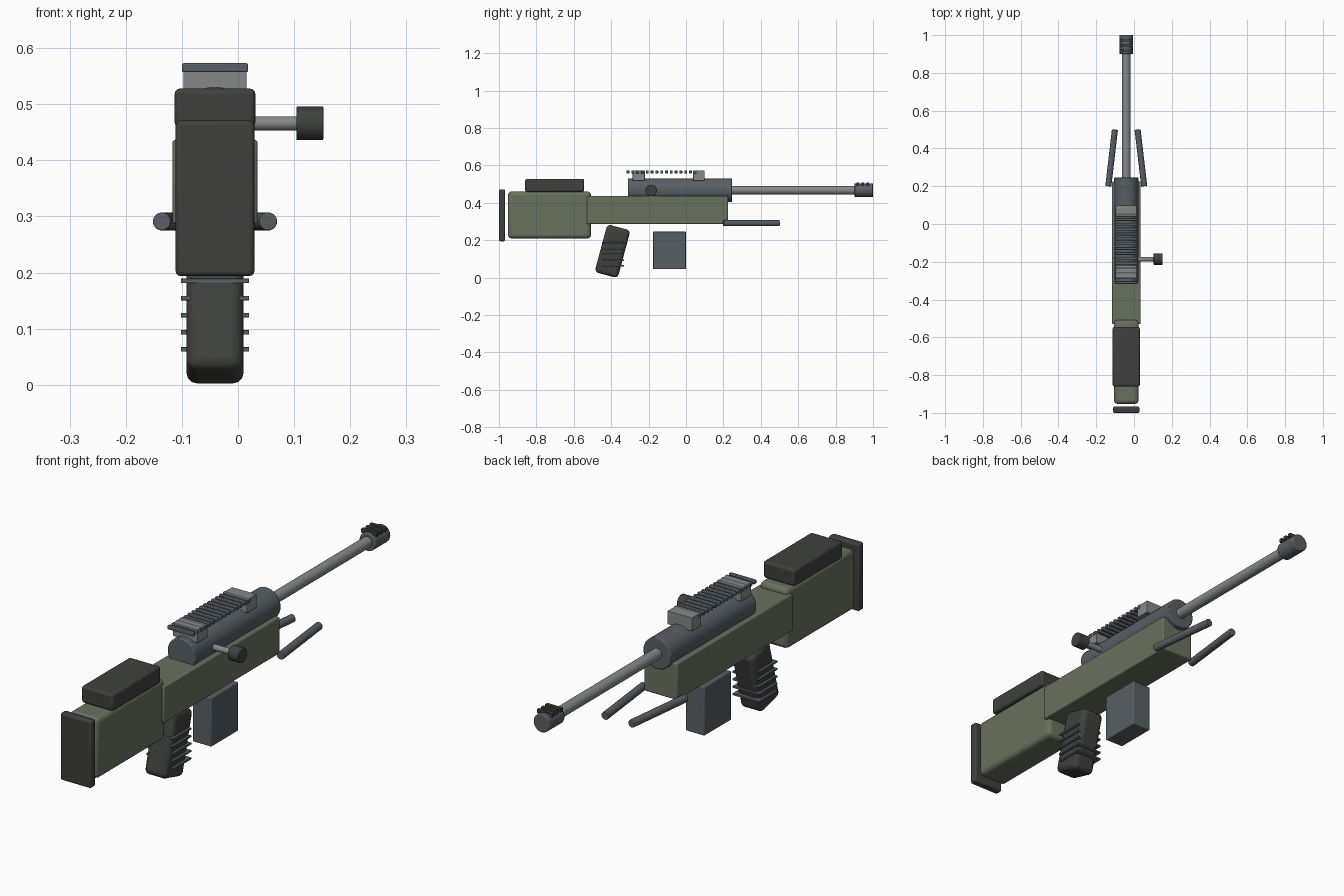
import bpy, math
from mathutils import Vector

if "Cube" in bpy.data.objects:
    bpy.data.objects.remove(bpy.data.objects["Cube"])

CX = -0.041   # centre line of the rifle
BORE = 0.467  # bore height


def material(name, r, g, b):
    m = bpy.data.materials.new(name)
    m.diffuse_color = (r, g, b, 1)
    m.use_nodes = True
    m.node_tree.nodes["Principled BSDF"].inputs["Base Color"].default_value = m.diffuse_color
    return m


GREEN = material("olive", 0.14, 0.165, 0.11)
DARK = material("dark_rubber", 0.05, 0.053, 0.048)
STEEL = material("gunmetal", 0.095, 0.115, 0.13)
LIGHT = material("bare_metal", 0.24, 0.25, 0.25)


def finish(ob, name, mat, bevel, segs=3):
    ob.name = name
    ob.data.materials.append(mat)
    if bevel:
        mod = ob.modifiers.new("bevel", 'BEVEL')
        mod.width, mod.segments = bevel, segs
        mod.limit_method = 'ANGLE'
    bpy.ops.object.shade_smooth_by_angle(angle=math.radians(35))
    return ob


def box(name, x, y, z, mat, bevel=0.0, tilt=0.0):
    """Box from (min, max) pairs, tilted about x."""
    bpy.ops.mesh.primitive_cube_add(size=1, location=[sum(p) / 2 for p in (x, y, z)])
    ob = bpy.context.object
    ob.scale = [p[1] - p[0] for p in (x, y, z)]
    bpy.ops.object.transform_apply(location=False, rotation=False, scale=True)
    ob.rotation_euler.x = math.radians(tilt)
    return finish(ob, name, mat, bevel)


def rod(name, a, b, r, mat, bevel=0.0):
    """Cylinder between two points."""
    a, b = Vector(a), Vector(b)
    bpy.ops.mesh.primitive_cylinder_add(vertices=32, radius=r, depth=(b - a).length,
                                        location=(a + b) / 2)
    ob = bpy.context.object
    ob.rotation_euler = (b - a).to_track_quat('Z', 'Y').to_euler()
    return finish(ob, name, mat, bevel, 2)


def span(half):
    return (CX - half, CX + half)


# Stock
box("fore_stock", span(0.076), (-0.53, 0.225), (0.286, 0.437), GREEN, 0.006)
box("butt_stock", span(0.065), (-0.952, -0.508), (0.21, 0.46), GREEN, 0.018)
box("cheek_rest", span(0.072), (-0.86, -0.545), (0.458, 0.528), DARK, 0.01)
box("butt_pad", span(0.07), (-1.0, -0.967), (0.194, 0.471), DARK, 0.008)

# Receiver, barrel and muzzle brake
rod("receiver", (CX, -0.31, BORE), (CX, 0.247, BORE), 0.064, STEEL, 0.004)
rod("barrel", (CX, 0.2, BORE), (CX, 0.92, BORE), 0.0225, LIGHT)
rod("muzzle_brake", (CX, 0.9, BORE), (CX, 1.0, BORE), 0.037, STEEL, 0.004)
for i in range(3):
    y = 0.918 + 0.027 * i
    box(f"muzzle_rib_{i}", span(0.035), (y - 0.007, y + 0.007), (0.493, 0.509), DARK)

# Bolt handle
rod("bolt_handle", (CX, -0.186, BORE - 0.001), (0.11, -0.186, BORE - 0.001), 0.0125, LIGHT)
rod("bolt_knob", (0.104, -0.186, BORE - 0.001), (0.152, -0.186, BORE - 0.001), 0.03, DARK, 0.002)

# Top rail
for name, y in (("rear_mount", (-0.285, -0.22)), ("front_mount", (0.038, 0.1))):
    box(name, span(0.056), y, (0.518, 0.573), LIGHT, 0.002)
for i in range(15):
    y = -0.31 + 0.0257 * i
    box(f"rail_slat_{i}", span(0.059), (y - 0.0075, y + 0.0075), (0.557, 0.573), STEEL, 0.003)

# Magazine
box("magazine", span(0.043), (-0.176, 0.0), (0.045, 0.246), STEEL, 0.004)

# Pistol grip with side ribs
box("pistol_grip", span(0.051), (-0.457, -0.329), (0.009, 0.273), DARK, 0.02, -15)
for i in range(5):
    z = 0.063 + 0.0305 * i
    box(f"grip_rib_{i}", span(0.061), (-0.45, -0.332), (z - 0.004, z + 0.004), STEEL, 0.001)

# Folded bipod legs
for name, s in (("left_leg", -1), ("right_leg", 1)):
    rod(name, (CX + s * 0.095, 0.2, 0.291), (CX + s * 0.06, 0.5, 0.291), 0.016, STEEL, 0.002)
